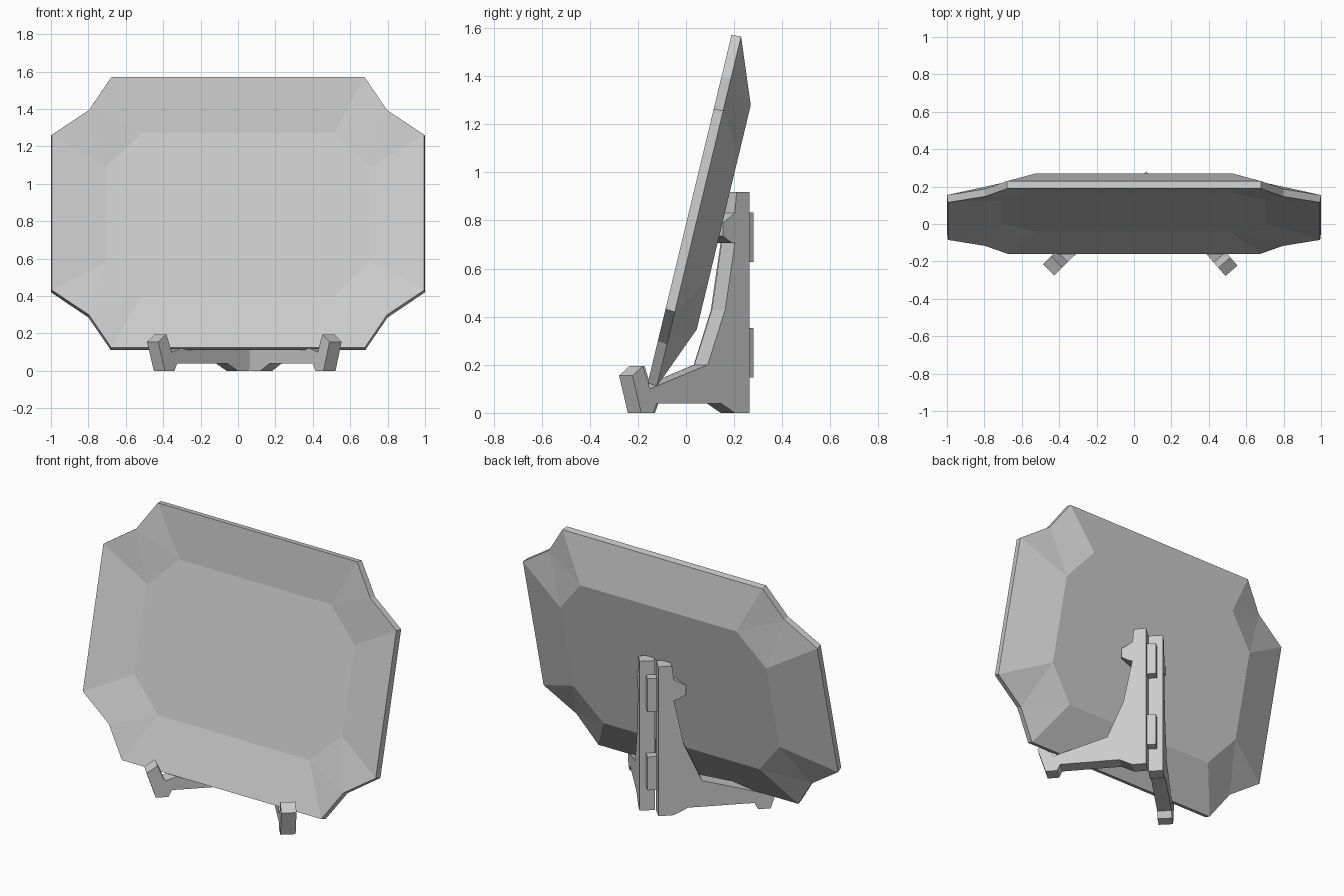
import bpy
import bmesh
import math
from mathutils import Matrix, Vector

if "Cube" in bpy.data.objects:
    bpy.data.objects.remove(bpy.data.objects["Cube"])

grey = bpy.data.materials.new("plain grey")
grey.use_nodes = True
grey.diffuse_color = (0.6, 0.6, 0.6, 1)
grey.node_tree.nodes["Principled BSDF"].inputs["Base Color"].default_value = (0.6, 0.6, 0.6, 1)


def finish(bm, name):
    """Turn a bmesh into a flat shaded object."""
    bmesh.ops.recalc_face_normals(bm, faces=bm.faces[:])
    mesh = bpy.data.meshes.new(name)
    bm.to_mesh(mesh)
    bm.free()
    mesh.materials.append(grey)
    obj = bpy.data.objects.new(name, mesh)
    bpy.context.collection.objects.link(obj)
    return obj


def ring(bm, corner, depth):
    """Mirror one corner's points into a full ring of vertices."""
    verts = []
    for sx, sy in ((1, 1), (-1, 1), (-1, -1), (1, -1)):
        pts = corner if sx * sy > 0 else corner[::-1]
        verts += [bm.verts.new((sx * x, sy * y, depth)) for x, y in pts]
    return verts


# Platter: notched rim sloping to an eight-sided floor, front and back skins
front_rim = [(0.995, 0.427), (0.796, 0.564), (0.677, 0.744)]
back_rim = [(1.0, 0.43), (0.80, 0.568), (0.68, 0.748)]
front_floor = [(0.705, 0.262), (0.515, 0.45)]
back_floor = [(0.70, 0.272), (0.53, 0.479)]
bm = bmesh.new()
rims = []
for rim, rim_depth, floor, floor_depth in ((front_rim, 0, front_floor, 0.05),
                                           (back_rim, 0.04, back_floor, 0.146)):
    o = ring(bm, rim, rim_depth)
    i = ring(bm, floor, floor_depth)
    for k in range(4):
        a, b, c, d = (o[(3 * k + j) % 12] for j in range(4))
        p, q, r = (i[(2 * k + j) % 8] for j in range(3))
        for face in ((a, b, p), (b, q, p), (b, c, q), (c, d, r, q)):
            bm.faces.new(face)
    bm.faces.new(i)
    rims.append(o)
for k in range(12):
    n = (k + 1) % 12
    bm.faces.new((rims[0][k], rims[0][n], rims[1][n], rims[1][k]))

# Lean the platter back
up = Vector((0, 0.234, 0.972)).normalized()
side = Vector((1, 0, 0))
back = Vector((0, up.z, -up.y))
tilt = Matrix((side, up, back)).transposed().to_4x4()
bm.transform(Matrix.Translation((0, 0.015, 0.847)) @ tilt)
finish(bm, "platter")

# Stand legs: one profile (distance from the toe, height) set in a V
profile = [(0.04, 0), (0.11, 0), (0.13, 0.04), (0.495, 0.04), (0.575, 0),
           (0.66, 0), (0.66, 0.917), (0.585, 0.917), (0.575, 0.83),
           (0.507, 0.79), (0.507, 0.735), (0.56, 0.705), (0.575, 0.705),
           (0.52, 0.43), (0.42, 0.20), (0.09, 0.10), (0.05, 0.195),
           (-0.01, 0.155)]
WIDTH = 0.085


def stand_leg(name, toe, angle, length):
    bm = bmesh.new()
    stretch = length / 0.66
    face = bm.faces.new([bm.verts.new((s * stretch, -WIDTH / 2, z)) for s, z in profile])
    new = bmesh.ops.extrude_face_region(bm, geom=[face])["geom"]
    moved = [v for v in new if isinstance(v, bmesh.types.BMVert)]
    bmesh.ops.translate(bm, verts=moved, vec=(0, WIDTH, 0))
    bm.transform(Matrix.Translation(toe) @ Matrix.Rotation(math.radians(angle), 4, "Z"))
    finish(bm, name)


stand_leg("right_stand_leg", (-0.4495, -0.238, 0), 44.5, 0.674)
stand_leg("left_stand_leg", (0.515, -0.243, 0), 131, 0.636)

# Hinge blocks in the groove where the legs meet
for name, z in (("lower_hinge", 0.25), ("upper_hinge", 0.73)):
    bm = bmesh.new()
    bmesh.ops.create_cube(bm, size=1)
    bm.transform(Matrix.Translation((0.065, 0.242, z))
                 @ Matrix.Rotation(math.radians(43), 4, "Z")
                 @ Matrix.Diagonal((0.054, 0.054, 0.205, 1)))
    finish(bm, name)
